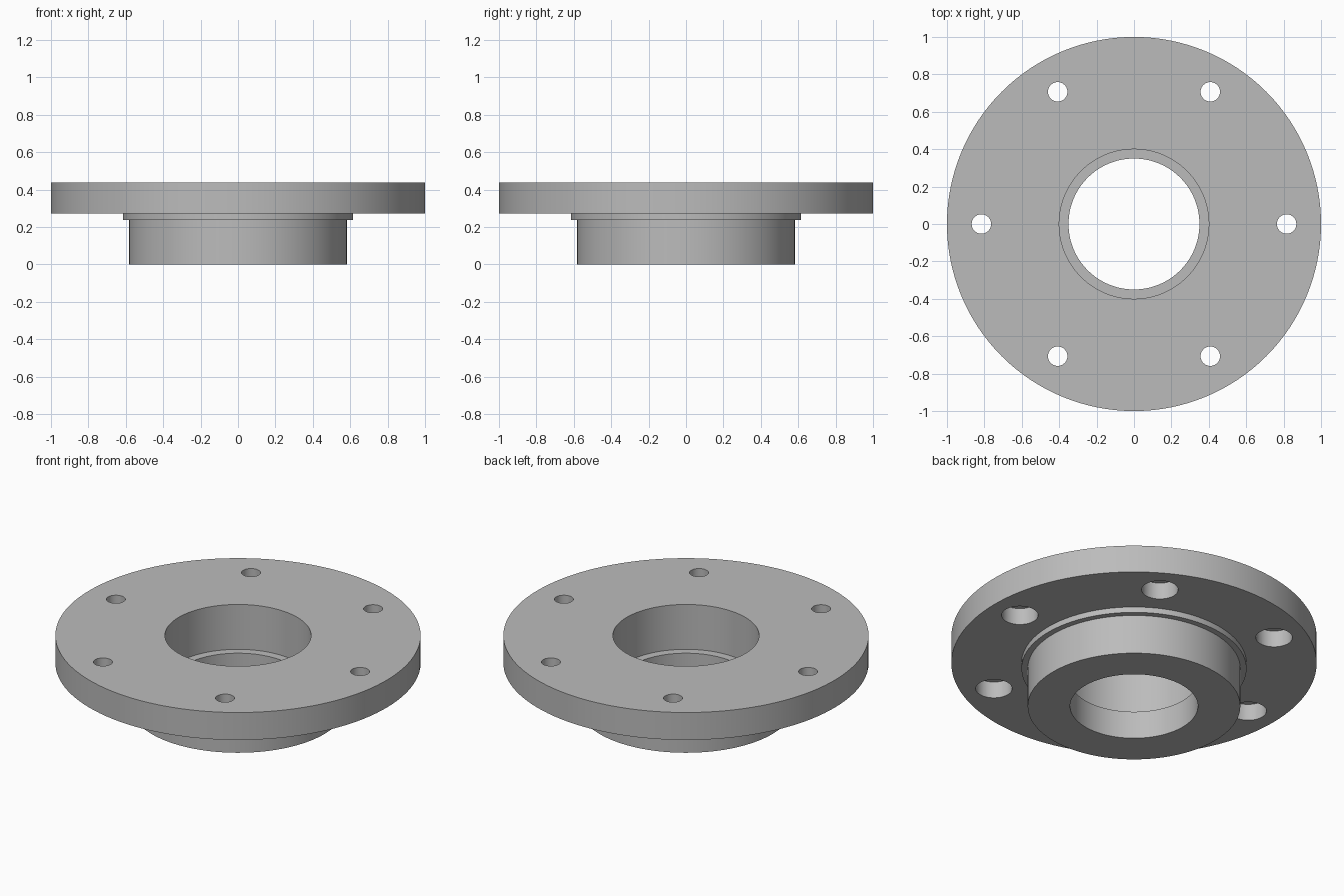
import bpy, bmesh, math
from mathutils import Matrix, Vector

if "Cube" in bpy.data.objects:
    bpy.data.objects.remove(bpy.data.objects["Cube"], do_unlink=True)

# Single grey metal
metal = bpy.data.materials.new("grey_metal")
metal.use_nodes = True
grey = (0.5, 0.5, 0.5, 1)
metal.diffuse_color = grey
metal.node_tree.nodes["Principled BSDF"].inputs["Base Color"].default_value = grey


def revolve(name, profile, segments, centers=((0, 0),)):
    """Spin a closed (radius, height) profile around z, once per center."""
    bm = bmesh.new()
    for cx, cy in centers:
        rings = []
        for i in range(segments):
            a = math.tau * i / segments
            rings.append([bm.verts.new((cx + r * math.cos(a), cy + r * math.sin(a), z))
                          for r, z in profile])
        n = len(profile)
        for i in range(segments):
            a, b = rings[i], rings[(i + 1) % segments]
            for j in range(n):
                k = (j + 1) % n
                bm.faces.new((a[j], b[j], b[k], a[k]))
    bmesh.ops.remove_doubles(bm, verts=bm.verts, dist=1e-5)
    bmesh.ops.recalc_face_normals(bm, faces=bm.faces)
    mesh = bpy.data.meshes.new(name)
    bm.to_mesh(mesh)
    bm.free()
    mesh.materials.append(metal)
    obj = bpy.data.objects.new(name, mesh)
    bpy.context.collection.objects.link(obj)
    return obj


# Heights and radii
TOP, FLANGE_BOTTOM, STEP_BOTTOM, BORE_LEDGE = 0.438, 0.272, 0.238, 0.167
HUB, STEP, BORE, BORE_WIDE = 0.582, 0.616, 0.35, 0.4

# Flange, locating step, hub and stepped bore as one turned part
flange = revolve("flanged_hub", [
    (BORE, 0), (HUB, 0), (HUB, STEP_BOTTOM), (STEP, STEP_BOTTOM),
    (STEP, FLANGE_BOTTOM), (1, FLANGE_BOTTOM), (1, TOP),
    (BORE_WIDE, TOP), (BORE_WIDE, BORE_LEDGE), (BORE, BORE_LEDGE)], 128)

# Six bolt holes, counterbored from below
HOLE, COUNTERBORE, SEAT = 0.052, 0.1, 0.372
centers = [(0.816 * math.cos(math.tau * i / 6), 0.816 * math.sin(math.tau * i / 6))
           for i in range(6)]
cutter = revolve("bolt_hole_cutter", [
    (0, 0.2), (COUNTERBORE, 0.2), (COUNTERBORE, SEAT),
    (HOLE, SEAT), (HOLE, 0.6), (0, 0.6)], 40, centers)
# Remove the collapsed axis edges left by the closed profile
bm = bmesh.new()
bm.from_mesh(cutter.data)
bmesh.ops.dissolve_degenerate(bm, dist=1e-6, edges=bm.edges)
bmesh.ops.delete(bm, geom=[e for e in bm.edges if not e.link_faces], context='EDGES')
bmesh.ops.recalc_face_normals(bm, faces=bm.faces)
bm.to_mesh(cutter.data)
bm.free()
cutter.hide_render = True

bpy.ops.object.select_all(action='DESELECT')
bpy.context.view_layer.objects.active = flange
flange.select_set(True)
cut = flange.modifiers.new("bolt_holes", 'BOOLEAN')
cut.operation = 'DIFFERENCE'
cut.solver = 'EXACT'
cut.object = cutter
bpy.ops.object.modifier_apply(modifier=cut.name)
bpy.data.objects.remove(cutter, do_unlink=True)
bpy.ops.object.shade_smooth_by_angle(angle=math.radians(30))
